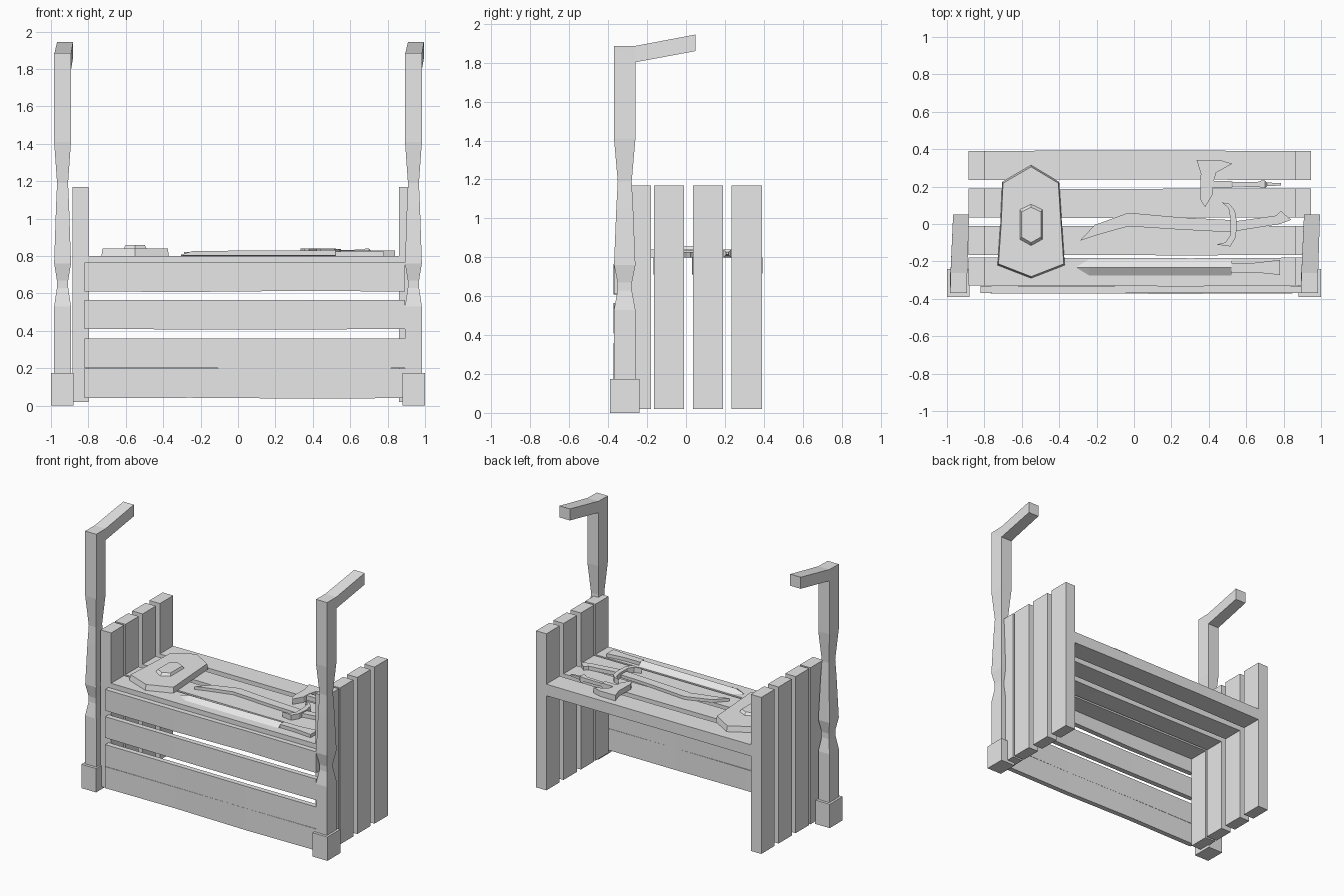
import bpy, bmesh, random
from mathutils import Vector

random.seed(4)
cube = bpy.data.objects.get("Cube")
if cube:
    bpy.data.objects.remove(cube)

grey = bpy.data.materials.new("plain_grey")
grey.use_nodes = True
COLOUR = (0.8, 0.8, 0.8, 1)
grey.diffuse_color = COLOUR
grey.node_tree.nodes["Principled BSDF"].inputs["Base Color"].default_value = COLOUR


def loft(name, rings):
    """Skin a list of equal-sized rings and cap both ends."""
    bm = bmesh.new()
    loops = [[bm.verts.new(p) for p in ring] for ring in rings]
    n = len(loops[0])
    for a, b in zip(loops, loops[1:]):
        for i in range(n):
            j = (i + 1) % n
            bm.faces.new((a[i], a[j], b[j], b[i]))
    bm.faces.new(loops[0])
    bm.faces.new(loops[-1])
    bmesh.ops.recalc_face_normals(bm, faces=bm.faces)
    mesh = bpy.data.meshes.new(name)
    bm.to_mesh(mesh)
    bm.free()
    mesh.materials.append(grey)
    obj = bpy.data.objects.new(name, mesh)
    bpy.context.collection.objects.link(obj)
    return obj


def prism(name, outline, z0, z1, top=1.0):
    """Extrude a plan outline upward, optionally shrinking its top."""
    c = sum((Vector(p) for p in outline), Vector((0, 0))) / len(outline)
    upper = [c + (Vector(p) - c) * top for p in outline]
    return loft(name, [[(x, y, z0) for x, y in outline],
                       [(x, y, z1) for x, y in upper]])


def rect(x0, x1, y0, y1):
    return [(x0, y0), (x1, y0), (x1, y1), (x0, y1)]


def box(name, x, y, z):
    return prism(name, rect(*x, *y), *z)


def board(name, x, y, z):
    """Long plank across the bench, with a slightly uneven middle."""
    rings = []
    for t in (0, 0.33, 0.67, 1):
        px = x[0] + (x[1] - x[0]) * t
        j = random.uniform(-0.004, 0.004) if 0 < t < 1 else 0
        rings.append([(px, y[0] + j, z[0] + j), (px, y[1] + j, z[0] + j),
                      (px, y[1] + j, z[1]), (px, y[0] + j, z[1])])
    return loft(name, rings)


# Side walls and bench top share the same four rows
rows = [(-0.33, -0.18), (-0.165, -0.01), (0.035, 0.19), (0.235, 0.39)]
for i, y in enumerate(rows):
    box(f"right_wall_plank_{i}", (-0.885, -0.8), y, (0.02, 1.17))
    box(f"left_wall_plank_{i}", (0.862, 0.945), y, (0.02, 1.17))
    board(f"top_plank_{i}", (-0.8, 0.862), y, (0.715, 0.8))

# Front boards
for i, z in enumerate([(0.04, 0.198), (0.2, 0.36), (0.41, 0.565), (0.61, 0.765)]):
    board(f"front_plank_{i}", (-0.82, 0.893), (-0.37, -0.332), z)

# Carved posts with bent arms and square feet
POST_PROFILE = [(0.1, 1), (0.53, 1), (0.63, 0.67), (0.67, 0.67),
                (0.76, 1), (1.06, 0.78), (1.19, 0.65), (1.41, 1)]
for side, s in (("right", -1), ("left", 1)):
    cx, cy, hx, hy = s * 0.938, -0.315, 0.045, 0.055
    rings = [[(x, y, z) for x, y in rect(cx - hx * k, cx + hx * k,
                                         cy - hy * k, cy + hy * k)]
             for z, k in POST_PROFILE]
    # Mitred corner, then the rising arm
    for y0, z0, y1, z1, shift in ((cy - hy, 1.885, cy + hy, 1.8, 0),
                                  (-0.263, 1.886, -0.258, 1.803, 0.002),
                                  (0.05, 1.945, 0.05, 1.86, 0.016)):
        a, b = cx - hx + shift, cx + hx + shift * 0.7
        rings.append([(a, y0, z0), (b, y0, z0), (b, y1, z1), (a, y1, z1)])
    loft(f"{side}_post", rings)
    box(f"{side}_foot", (s * 0.94 - 0.06, s * 0.94 + 0.06), (-0.39, -0.24), (0, 0.175))

# Shield with a raised boss
prism("shield", [(-0.55, 0.315), (-0.4, 0.225), (-0.385, 0), (-0.37, -0.22),
                 (-0.55, -0.29), (-0.73, -0.22), (-0.715, 0), (-0.705, 0.225)],
      0.8, 0.84, 0.97)
prism("shield_boss", [(-0.55, 0.11), (-0.487, 0.08), (-0.487, -0.085),
                      (-0.55, -0.12), (-0.613, -0.085), (-0.613, 0.08)],
      0.835, 0.858, 0.82)

# Straight sword with a ridged blade
loft("straight_blade", [
    [(x, -0.232 + w, 0.803), (x, -0.232, 0.803 + h), (x, -0.232 - w, 0.803), (x, -0.232, 0.8)]
    for x, w, h in ((-0.305, 0.004, 0.004), (-0.24, 0.043, 0.024), (0.52, 0.043, 0.028))])
prism("straight_sword_grip", [(0.52, -0.258), (0.64, -0.258), (0.78, -0.272),
                              (0.78, -0.192), (0.64, -0.208), (0.52, -0.208)], 0.8, 0.825)

# Curved sword
prism("curved_blade", [(-0.29, -0.09), (-0.2, -0.06), (-0.03, -0.012), (0.25, -0.03),
                       (0.54, -0.045), (0.54, 0.02), (0.25, 0.035), (-0.03, 0.06),
                       (-0.21, -0.005)], 0.8, 0.822)
prism("curved_sword_grip", [(0.53, -0.04), (0.78, -0.0), (0.84, 0.022), (0.785, 0.07),
                            (0.76, 0.045), (0.53, 0.013)], 0.8, 0.828)
prism("curved_sword_guard", [(0.47, 0.115), (0.51, 0.108), (0.54, 0.07), (0.55, 0.01),
                             (0.545, -0.07), (0.515, -0.12), (0.44, -0.11), (0.49, -0.098),
                             (0.515, -0.06), (0.515, 0.03), (0.505, 0.085)], 0.8, 0.838)

# Axe
prism("axe_head", [(0.335, 0.342), (0.46, 0.342), (0.525, 0.322), (0.44, 0.275),
                   (0.422, 0.215), (0.422, 0.16), (0.38, 0.09), (0.355, 0.13),
                   (0.357, 0.27)], 0.8, 0.84)
loft("axe_handle", [[(x, 0.212 + w, 0.82 - w), (x, 0.212 + w, 0.82 + w),
                     (x, 0.212 - w, 0.82 + w), (x, 0.212 - w, 0.82 - w)]
                    for x, w in ((0.4, 0.018), (0.52, 0.018), (0.53, 0.012), (0.67, 0.014),
                                 (0.68, 0.02), (0.7, 0.02), (0.71, 0.01), (0.785, 0.006))])
